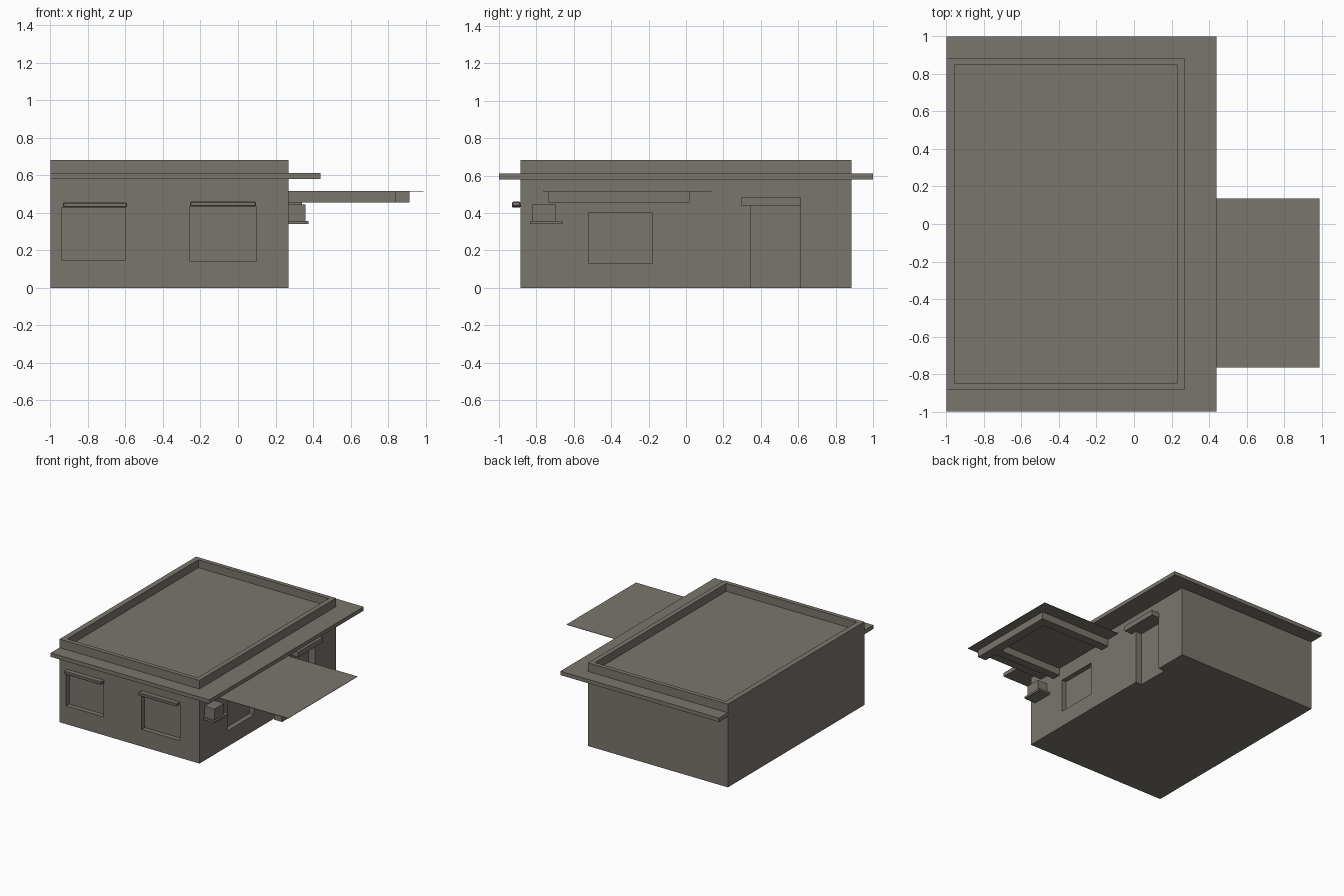
import bpy

if "Cube" in bpy.data.objects:
    bpy.data.objects.remove(bpy.data.objects["Cube"], do_unlink=True)

# One warm grey covers the whole building
COLOR = (0.195, 0.178, 0.153, 1.0)
grey = bpy.data.materials.new("warm_grey")
grey.use_nodes = True
grey.diffuse_color = COLOR
bsdf = next(n for n in grey.node_tree.nodes if n.type == 'BSDF_PRINCIPLED')
bsdf.inputs["Base Color"].default_value = COLOR
bsdf.inputs["Roughness"].default_value = 0.9


def box(name, x, y, z):
    """Axis-aligned box given its (min, max) range on each axis."""
    bpy.ops.mesh.primitive_cube_add(size=1)
    ob = bpy.context.object
    ob.name = name
    ob.location = [(a + b) / 2 for a, b in (x, y, z)]
    ob.scale = [b - a for a, b in (x, y, z)]
    bpy.ops.object.transform_apply(location=True, rotation=True, scale=True)
    ob.data.materials.append(grey)
    return ob


def apply_modifier(ob, mod):
    bpy.context.view_layer.objects.active = ob
    bpy.ops.object.modifier_apply(modifier=mod.name)


def carve(ob, x, y, z):
    """Cut a box-shaped recess out of an object."""
    cutter = box("cutter", x, y, z)
    cutter.hide_render = True
    mod = ob.modifiers.new("recess", 'BOOLEAN')
    mod.operation = 'DIFFERENCE'
    mod.solver = 'EXACT'
    mod.object = cutter
    apply_modifier(ob, mod)
    bpy.data.objects.remove(cutter, do_unlink=True)


FRONT, SIDE = -0.885, 0.27
DEPTH = 0.04

# Main block with sunken flat roof behind a parapet
walls = box("walls", (-1, SIDE), (FRONT, -FRONT), (0, 0.682))
carve(walls, (-0.955, 0.23), (-0.85, 0.85), (0.617, 0.8))

# Front windows, each with a projecting lintel
for name, x, sill, head in (("left", (-0.255, 0.095), 0.14, 0.435),
                            ("right", (-0.94, -0.6), 0.15, 0.43)):
    carve(walls, x, (FRONT - 0.1, FRONT + DEPTH), (sill, head))
    shift = 0.007 if name == "right" else 0
    lintel = box(name + "_window_lintel", (x[0] + shift, x[1] + shift),
                 (FRONT - 0.045, FRONT), (head, head + 0.025))
    bevel = lintel.modifiers.new("soft_edge", 'BEVEL')
    bevel.width = 0.004
    apply_modifier(lintel, bevel)

# Side window and doorway
carve(walls, (SIDE - DEPTH, SIDE + 0.1), (-0.52, -0.18), (0.13, 0.4))
carve(walls, (SIDE - 0.055, SIDE + 0.1), (0.345, 0.61), (-0.1, 0.44))
box("door_lintel", (SIDE, 0.34), (0.295, 0.615), (0.44, 0.482))

# Eave slab, flush with the blank wall
box("eave_slab", (-1, 0.44), (-1, 1), (0.58, 0.612))

# Awning sheet on its beams
box("awning_sheet", (SIDE, 0.99), (-0.765, 0.135), (0.515, 0.518))
BEAM_Z = (0.456, 0.515)
box("awning_outer_beam", (0.84, 0.915), (-0.735, 0.02), BEAM_Z)
for name, y in (("front", (-0.62, -0.55)), ("rear", (-0.055, 0.02))):
    box("awning_" + name + "_beam", (SIDE, 0.84), y, BEAM_Z)

# Wall unit on its shelf
box("unit_shelf", (SIDE, 0.375), (-0.835, -0.66), (0.34, 0.356))
box("wall_unit", (SIDE, 0.36), (-0.82, -0.695), (0.356, 0.446))
